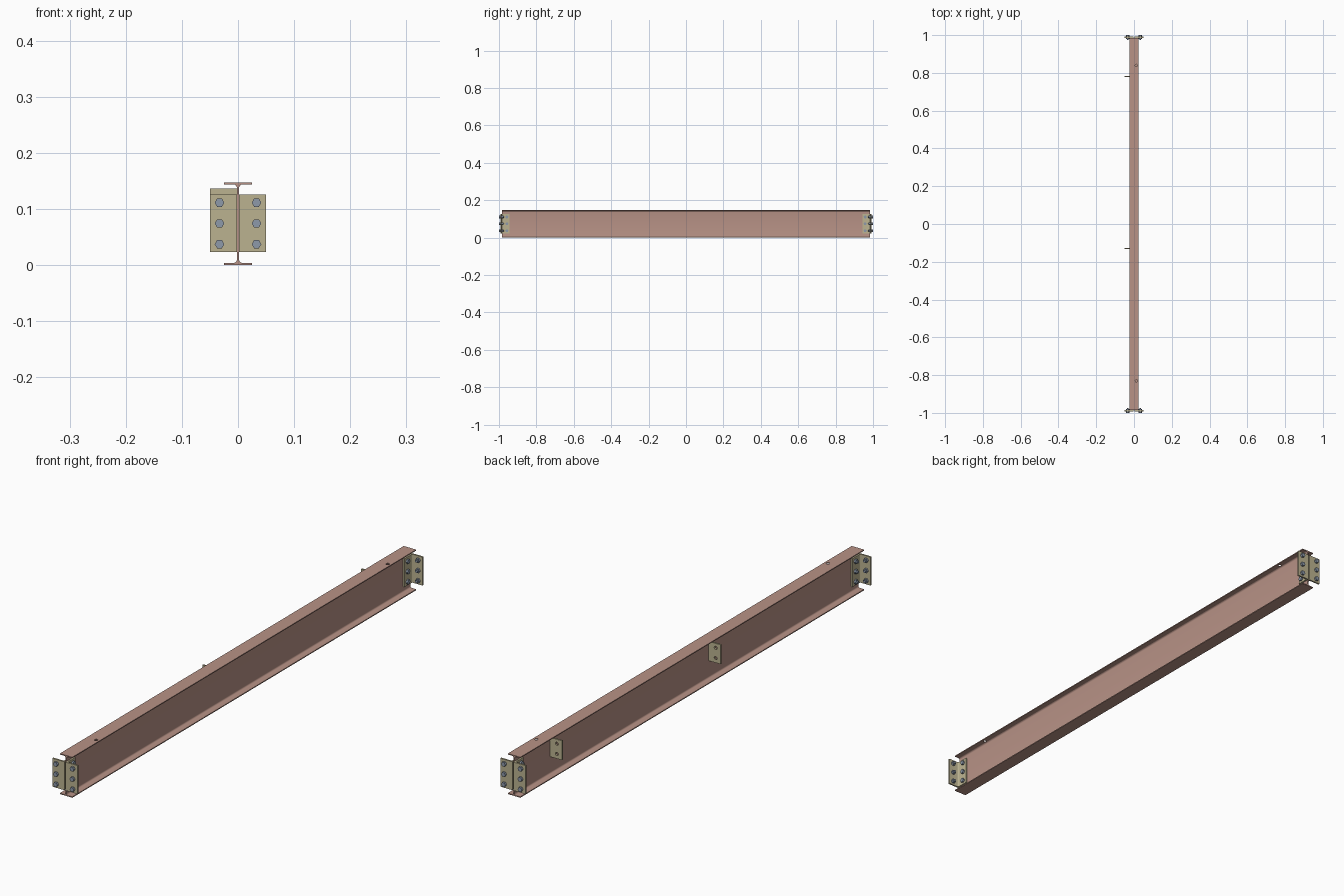
import bpy, bmesh
from math import pi, cos, sin
from mathutils import Matrix, Vector

if "Cube" in bpy.data.objects:
    bpy.data.objects.remove(bpy.data.objects["Cube"])


def material(name, color):
    m = bpy.data.materials.new(name)
    m.diffuse_color = (*color, 1)
    m.use_nodes = True
    m.node_tree.nodes["Principled BSDF"].inputs["Base Color"].default_value = m.diffuse_color
    return m


PINK = material("beam_paint", (0.48, 0.29, 0.24))
BEIGE = material("cleat_paint", (0.50, 0.45, 0.28))
STEEL = material("bolt_steel", (0.27, 0.32, 0.40))


def finish(bm, name, mat=None, smooth=False):
    bmesh.ops.recalc_face_normals(bm, faces=bm.faces)
    me = bpy.data.meshes.new(name)
    bm.to_mesh(me)
    bm.free()
    ob = bpy.data.objects.new(name, me)
    bpy.context.collection.objects.link(ob)
    if mat:
        me.materials.append(mat)
    if smooth:
        bpy.context.view_layer.objects.active = ob
        ob.select_set(True)
        bpy.ops.object.shade_smooth_by_angle()
        ob.select_set(False)
    return ob


def prism(points, offset, name, mat, smooth=False):
    bm = bmesh.new()
    face = bm.faces.new([bm.verts.new(p) for p in points])
    ext = bmesh.ops.extrude_face_region(bm, geom=[face])
    verts = [v for v in ext["geom"] if isinstance(v, bmesh.types.BMVert)]
    bmesh.ops.translate(bm, verts=verts, vec=offset)
    return finish(bm, name, mat, smooth)


def rod(bm, start, end, radius, sides):
    a, b = Vector(start), Vector(end)
    d = b - a
    rot = d.to_track_quat('Z', 'Y').to_matrix().to_4x4()
    # a vertex of the hexagon points up or down
    twist = Matrix.Rotation(pi / 2, 4, 'Z')
    bmesh.ops.create_cone(bm, cap_ends=True, segments=sides, radius1=radius,
                          radius2=radius, depth=d.length,
                          matrix=Matrix.Translation((a + b) / 2) @ rot @ twist)


def arc(cx, cy, r, a0, a1, n=5):
    return [(cx + r * cos(a0 + (a1 - a0) * i / n),
             cy + r * sin(a0 + (a1 - a0) * i / n)) for i in range(n + 1)]


def drill(ob, holes, name):
    bm = bmesh.new()
    for start, end, r in holes:
        rod(bm, start, end, r, 20)
    cutter = finish(bm, name)
    cutter.hide_render = True
    cutter.hide_viewport = True
    cutter.display_type = 'WIRE'
    mod = ob.modifiers.new("holes", 'BOOLEAN')
    mod.operation = 'DIFFERENCE'
    mod.solver = 'EXACT'
    mod.object = cutter


# I-beam: quarter profile mirrored twice
H, W, WEB, FLANGE, R, END = 0.147, 0.025, 0.002, 0.0035, 0.006, 0.985
mid = H / 2
inner = mid - FLANGE
quarter = [(W, mid), (W, inner)] + arc(WEB + R, inner - R, R, pi / 2, pi)
lower = [(x, -z) for x, z in reversed(quarter)]
right = quarter + lower
outline = right + [(-x, z) for x, z in reversed(right)]
beam = prism([(x, -END, z + mid) for x, z in outline], (0, 2 * END, 0),
             "i_beam", PINK, True)
drill(beam, [((0.012, y, H - 0.01), (0.012, y, H + 0.01), 0.006)
             for y in (-0.83, 0.84)], "flange_hole_cutter")

# Angle cleats on both sides of the web at each end
T = 0.006
BACK = 0.992
Z0, Z1 = 0.023, 0.126
ROWS = (0.037, 0.074, 0.111)
leg = [(WEB, BACK), (0.05, BACK), (0.05, BACK - T)]
leg += arc(WEB + T + 0.004, BACK - T - 0.004, 0.004, pi / 2, pi, 4)
leg += [(WEB + T, 0.943), (WEB, 0.943)]
for sy, end in ((-1, "front"), (1, "back")):
    for sx, side in ((-1, "left"), (1, "right")):
        prism([(sx * x, sy * y, Z0) for x, y in leg], (0, 0, Z1 - Z0),
              f"angle_cleat_{end}_{side}", BEIGE, True)

    # Hex bolts: head outside, nut and shank end inside
    bm = bmesh.new()
    for z in ROWS:
        for x in (-0.033, 0.033):
            rod(bm, (x, sy * BACK, z), (x, sy * 1.0, z), 0.0085, 6)
            rod(bm, (x, sy * (BACK - T), z), (x, sy * 0.979, z), 0.0085, 6)
            rod(bm, (x, sy * 0.979, z), (x, sy * 0.974, z), 0.005, 12)
        # bolts through the web
        y = sy * 0.958
        face = WEB + T
        rod(bm, (face, y, z), (face + 0.007, y, z), 0.0085, 6)
        rod(bm, (-face, y, z), (-face - 0.007, y, z), 0.0085, 6)
        rod(bm, (-face - 0.007, y, z), (-face - 0.012, y, z), 0.005, 12)
    finish(bm, f"bolts_{end}", STEEL)

# Fin plates on the left of the web, two holes each
for i, y in enumerate((-0.13, 0.78)):
    t = 0.003
    corners = [(-0.05, 0.066), (-WEB, 0.066), (-WEB, 0.136), (-0.05, 0.136)]
    fin = prism([(x, y - t, z) for x, z in corners], (0, 2 * t, 0),
                f"fin_plate_{i + 1}", BEIGE)
    drill(fin, [((-0.03, y - 0.02, z), (-0.03, y + 0.02, z), 0.006)
                for z in (0.083, 0.12)], f"fin_hole_cutter_{i + 1}")
